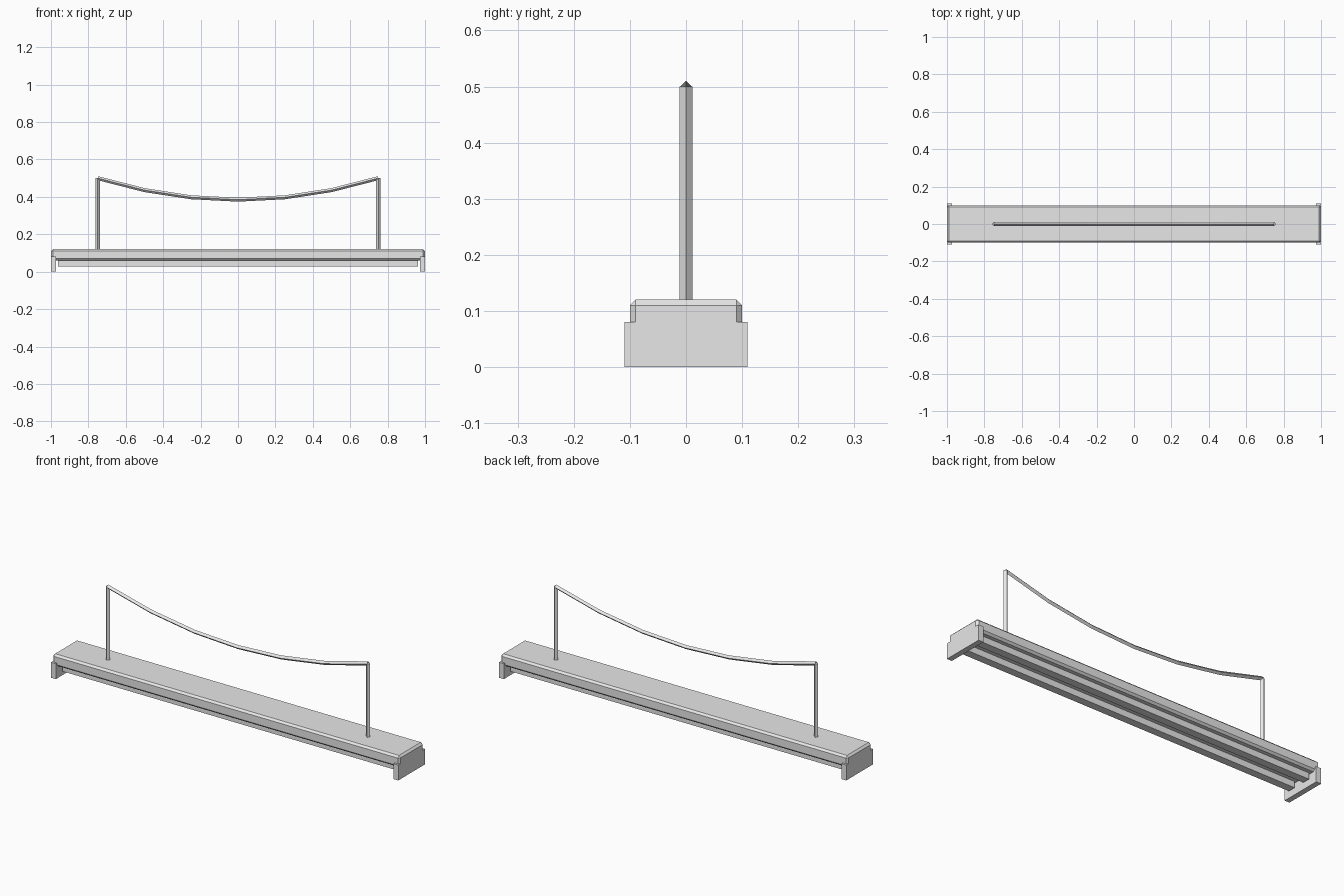
import bpy

if "Cube" in bpy.data.objects:
    bpy.data.objects.remove(bpy.data.objects["Cube"])

grey = bpy.data.materials.new("light_grey")
grey.diffuse_color = (0.8, 0.8, 0.8, 1)
grey.use_nodes = True
grey.node_tree.nodes["Principled BSDF"].inputs["Base Color"].default_value = grey.diffuse_color


def box(name, lo, hi, bevel=0):
    bpy.ops.mesh.primitive_cube_add(size=1, location=[(a + b) / 2 for a, b in zip(lo, hi)])
    ob = bpy.context.object
    ob.name = name
    ob.scale = [b - a for a, b in zip(lo, hi)]
    bpy.ops.object.transform_apply(location=False, rotation=False, scale=True)
    ob.data.materials.append(grey)
    if bevel:
        mod = ob.modifiers.new("chamfer", 'BEVEL')
        mod.width = bevel
        mod.segments = 1
    return ob


# Chamfered deck slab
box("deck", (-1, -0.1, 0.06), (1, 0.1, 0.12), bevel=0.01)

# Two longitudinal girders under the deck
for side, y in (("front", -0.05), ("back", 0.05)):
    box(side + "_girder", (-0.963, y - 0.02, 0.028), (0.963, y + 0.02, 0.062))

for side, s in (("left", -1), ("right", 1)):
    # End support block
    x0, x1 = sorted((s * 0.972, s))
    box(side + "_abutment", (x0, -0.11, 0), (x1, 0.11, 0.08))
    # Four-sided post, corners on the axes
    bpy.ops.mesh.primitive_cone_add(vertices=4, radius1=0.0115, radius2=0.0115,
                                    depth=0.385, location=(s * 0.75, 0, 0.3075))
    post = bpy.context.object
    post.name = side + "_post"
    post.data.materials.append(grey)

# Sagging cable: open diamond-section tube along a parabola
curve = bpy.data.curves.new("cable", 'CURVE')
curve.dimensions = '3D'
curve.bevel_depth = 0.0105
curve.bevel_resolution = 0
spline = curve.splines.new('POLY')
spline.points.add(6)
for i, p in enumerate(spline.points):
    t = (i - 3) / 3
    p.co = (0.75 * t, 0, 0.385 + 0.115 * t * t, 1)
spline.use_smooth = False
curve.materials.append(grey)
cable = bpy.data.objects.new("cable", curve)
bpy.context.collection.objects.link(cable)
